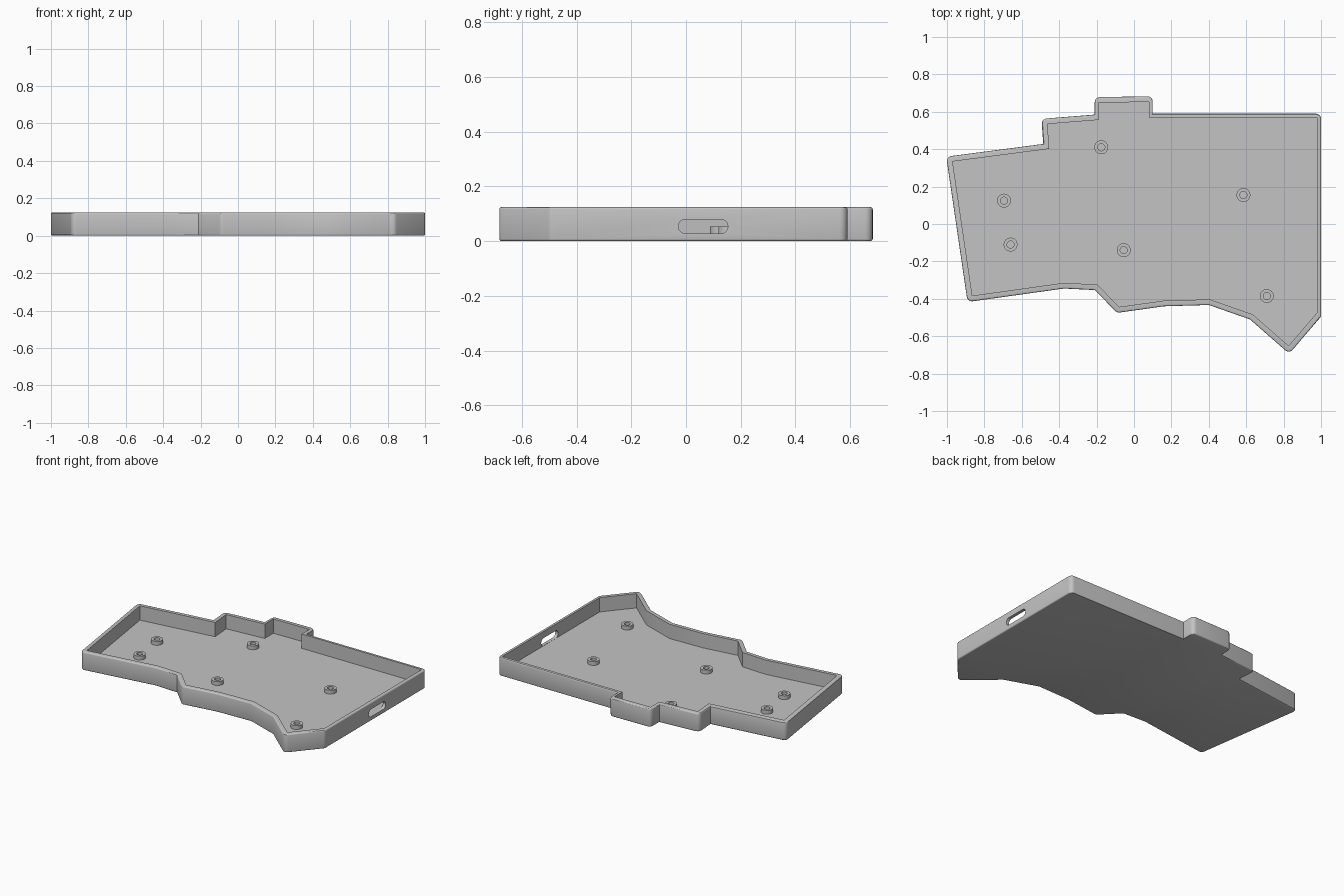
import bpy
import bmesh
import math
from mathutils import Vector

HEIGHT, FLOOR, EDGE = 0.124, 0.027, 0.008

# Counter-clockwise case outline, starting at the front left of the drawing plane
OUTLINE = [Vector(p) for p in [
    (-0.89, -0.417), (-0.375, -0.345), (-0.21, -0.353), (-0.09, -0.475),
    (0.16, -0.44), (0.40, -0.433), (0.62, -0.51), (0.83, -0.694),
    (1.0, -0.495), (1.0, 0.59), (0.10, 0.59), (0.10, 0.683),
    (-0.21, 0.678), (-0.21, 0.585), (-0.495, 0.562), (-0.485, 0.428),
    (-1.004, 0.36)]]
STANDOFFS = [(-0.695, 0.125), (-0.66, -0.11), (-0.175, 0.41),
             (-0.055, -0.14), (0.585, 0.155), (0.71, -0.385)]

cube = bpy.data.objects.get("Cube")
if cube:
    bpy.data.objects.remove(cube, do_unlink=True)

grey = bpy.data.materials.new("light grey plastic")
grey.use_nodes = True
grey.diffuse_color = (0.55, 0.55, 0.55, 1)
grey.node_tree.nodes["Principled BSDF"].inputs["Base Color"].default_value = (0.55, 0.55, 0.55, 1)


def cross(a, b):
    return a.x * b.y - a.y * b.x


def rounded(points, radius, steps=5):
    """Round the outward corners of a counter-clockwise polygon."""
    result = []
    for i, p in enumerate(points):
        a = (p - points[i - 1]).normalized()
        b = (points[(i + 1) % len(points)] - p).normalized()
        turn = math.atan2(cross(a, b), a.dot(b))
        if turn < 0.5:
            result.append(p)
            continue
        reach = radius * math.tan(turn / 2)
        start = p - a * reach
        centre = start + Vector((-a.y, a.x)) * radius
        spoke = start - centre
        for k in range(steps + 1):
            t = turn * k / steps
            c, s = math.cos(t), math.sin(t)
            result.append(centre + Vector((spoke.x * c - spoke.y * s,
                                           spoke.x * s + spoke.y * c)))
    return result


def inset(points):
    """Move every edge inwards by its wall thickness; straight sides are thinner."""
    lines = []
    for i, p in enumerate(points):
        d = (points[(i + 1) % len(points)] - p).normalized()
        wall = 0.021 if min(abs(d.x), abs(d.y)) < 0.001 else 0.03
        lines.append((p + Vector((-d.y, d.x)) * wall, d))
    result = []
    for i, (q, d) in enumerate(lines):
        p, c = lines[i - 1]
        result.append(p + c * (cross(q - p, d) / cross(c, d)))
    return result


def finish(name, bm):
    bmesh.ops.recalc_face_normals(bm, faces=bm.faces)
    mesh = bpy.data.meshes.new(name)
    bm.to_mesh(mesh)
    bm.free()
    mesh.materials.append(grey)
    obj = bpy.data.objects.new(name, mesh)
    bpy.context.collection.objects.link(obj)
    return obj


def prism(name, points, shift, bevel=0):
    """Extrude a closed loop of 3D points, optionally rounding both rims."""
    bm = bmesh.new()
    face = bm.faces.new([bm.verts.new(p) for p in points])
    out = bmesh.ops.extrude_face_region(bm, geom=[face], use_keep_orig=True)
    bmesh.ops.translate(bm, vec=shift,
                        verts=[g for g in out["geom"] if isinstance(g, bmesh.types.BMVert)])
    if bevel:
        rims = [e for e in bm.edges if abs(e.verts[0].co.z - e.verts[1].co.z) < 1e-5]
        bmesh.ops.recalc_face_normals(bm, faces=bm.faces)
        bmesh.ops.bevel(bm, geom=rims, offset=bevel, offset_type='OFFSET',
                        segments=3, profile=0.5, affect='EDGES')
    return finish(name, bm)


def activate(obj):
    bpy.ops.object.select_all(action='DESELECT')
    obj.select_set(True)
    bpy.context.view_layer.objects.active = obj


def cut(obj, cutter):
    cutter.hide_render = True
    mod = obj.modifiers.new("cut", 'BOOLEAN')
    mod.operation, mod.solver, mod.object = 'DIFFERENCE', 'EXACT', cutter
    activate(obj)
    bpy.ops.object.modifier_apply(modifier=mod.name)
    bpy.data.objects.remove(cutter, do_unlink=True)


def smooth(obj):
    activate(obj)
    bpy.ops.object.shade_smooth_by_angle(angle=math.radians(30))


# Tray body with its hollow
tray = prism("case_tray", [(p.x, p.y, 0) for p in rounded(OUTLINE, 0.028)],
             (0, 0, HEIGHT), EDGE)
hollow = prism("hollow_cutter", [(p.x, p.y, FLOOR) for p in inset(OUTLINE)],
               (0, 0, HEIGHT))
cut(tray, hollow)

# Rounded cable slot through the right-hand wall
slot_y, slot_z, radius, half = 0.0625, 0.0535, 0.0255, 0.065
slot = []
for side in (1, -1):
    for k in range(13):
        t = -math.pi / 2 + math.pi * k / 12
        slot.append((0.96, slot_y + side * (half + radius * math.cos(t)),
                     slot_z + side * radius * math.sin(t)))
cut(tray, prism("slot_cutter", slot, (0.1, 0, 0)))
smooth(tray)

# Hollow screw standoffs on the floor
RING = [(0.019, FLOOR - 0.004), (0.037, FLOOR - 0.004), (0.037, 0.053), (0.019, 0.053)]
for i, (x, y) in enumerate(STANDOFFS):
    bm = bmesh.new()
    verts = [bm.verts.new((r, 0, z)) for r, z in RING]
    edges = [bm.edges.new((verts[k - 1], verts[k])) for k in range(4)]
    bmesh.ops.spin(bm, geom=verts + edges, cent=(0, 0, 0), axis=(0, 0, 1),
                   angle=math.tau, steps=32)
    bmesh.ops.remove_doubles(bm, verts=bm.verts, dist=1e-5)
    bmesh.ops.translate(bm, verts=bm.verts, vec=(x, y, 0))
    smooth(finish(f"standoff_{i + 1}", bm))
